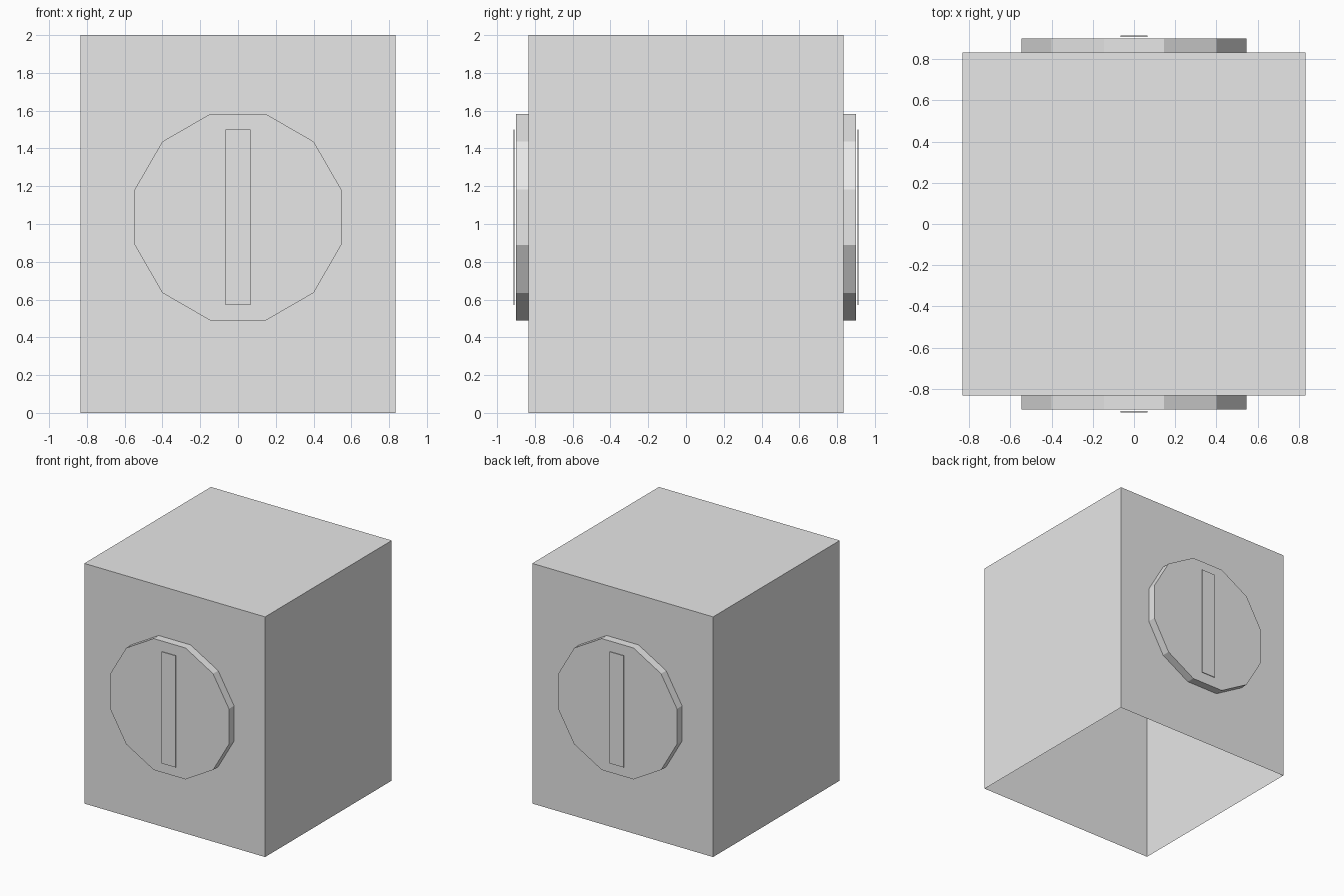
import bpy, bmesh, math

if "Cube" in bpy.data.objects:
    bpy.data.objects.remove(bpy.data.objects["Cube"])

grey = bpy.data.materials.new("light grey")
grey.diffuse_color = (0.8, 0.8, 0.8, 1)
grey.use_nodes = True
grey.node_tree.nodes["Principled BSDF"].inputs["Base Color"].default_value = grey.diffuse_color


def finish(name, bm):
    me = bpy.data.meshes.new(name)
    bm.to_mesh(me)
    bm.free()
    me.materials.append(grey)
    ob = bpy.data.objects.new(name, me)
    bpy.context.collection.objects.link(ob)


def box(name, size, centre, open_bottom=False):
    bm = bmesh.new()
    bmesh.ops.create_cube(bm, size=1)
    bmesh.ops.scale(bm, vec=size, verts=bm.verts)
    bmesh.ops.translate(bm, vec=centre, verts=bm.verts)
    if open_bottom:
        bm.normal_update()
        low = [f for f in bm.faces if f.normal.z < -0.9]
        bmesh.ops.delete(bm, geom=low, context='FACES')
    finish(name, bm)


def disc(name, side):
    # Twelve-sided raised disc, open where it meets the body wall
    r = 0.547 / math.cos(math.pi / 12)
    bm = bmesh.new()
    rings = []
    for y in (0.833, 0.90):
        rings.append([bm.verts.new((r * math.cos(a), side * y, 1.036 + r * math.sin(a)))
                      for a in (math.pi * (2 * i + 1) / 12 for i in range(12))])
    wall, cap = rings
    for i in range(12):
        j = (i + 1) % 12
        bm.faces.new((wall[i], wall[j], cap[j], cap[i]))
    end = bm.faces.new(cap)
    bmesh.ops.recalc_face_normals(bm, faces=bm.faces)
    # Make sure the cap looks outward
    bm.normal_update()
    if end.normal.y * side < 0:
        bmesh.ops.reverse_faces(bm, faces=bm.faces)
    finish(name, bm)


# Hollow body, open underneath
box("body", (1.666, 1.666, 2.0), (0, 0, 1.0), open_bottom=True)

# Disc and thin upright bar on the front and back
for label, side in (("front", -1), ("back", 1)):
    disc(label + "_disc", side)
    box(label + "_bar", (0.132, 0.005, 0.93), (0, side * 0.911, 1.036))
